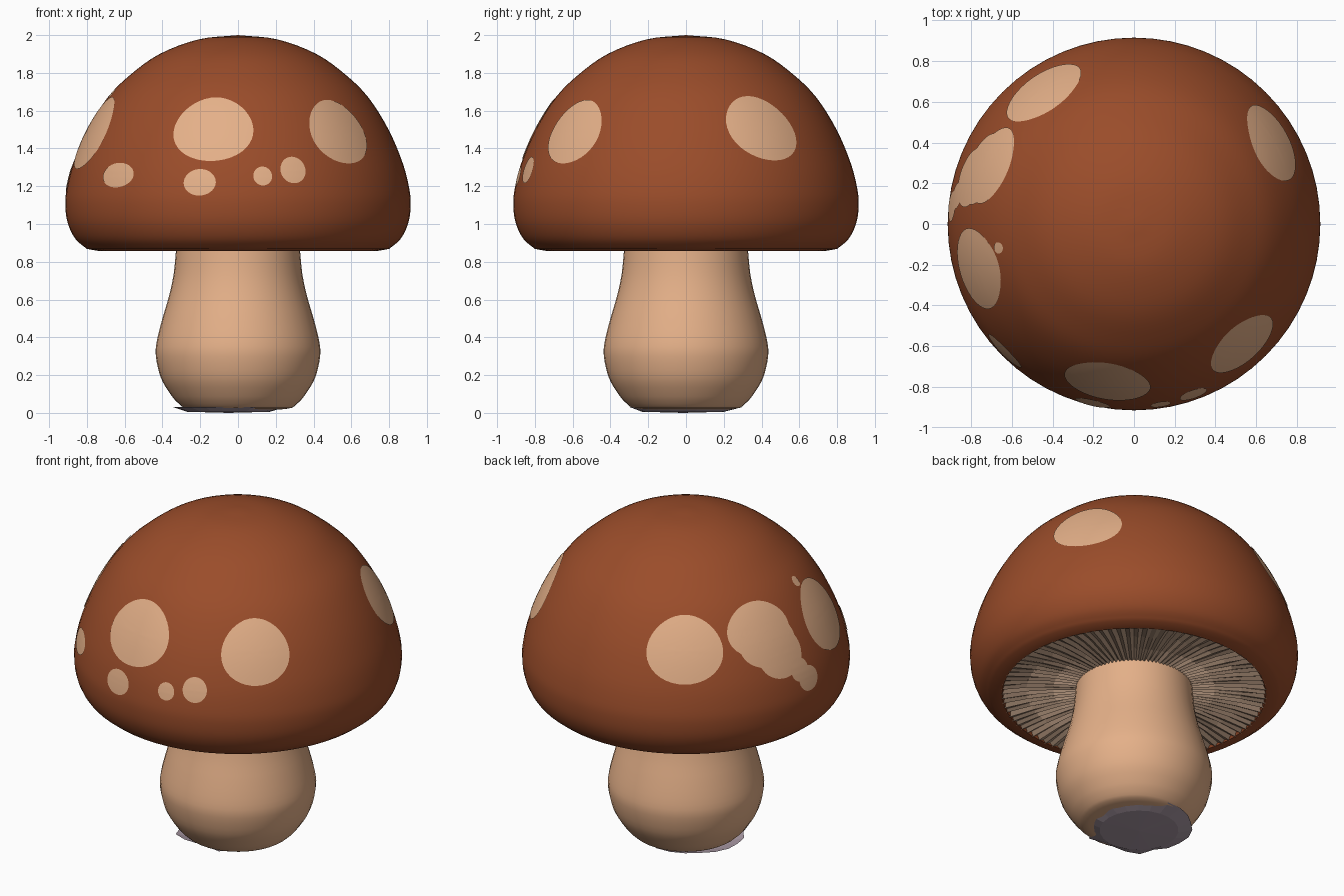
import bpy, bmesh, math, random
from mathutils import Vector

random.seed(4)
cube = bpy.data.objects.get("Cube")
if cube:
    bpy.data.objects.remove(cube, do_unlink=True)


def material(name, srgb):
    color = [((c + 0.055) / 1.055) ** 2.4 for c in srgb] + [1.0]
    m = bpy.data.materials.new(name)
    m.use_nodes = True
    m.diffuse_color = color
    bsdf = next(n for n in m.node_tree.nodes if n.type == 'BSDF_PRINCIPLED')
    bsdf.inputs["Base Color"].default_value = color
    bsdf.inputs["Roughness"].default_value = 0.8
    return m


CAP = material("rust brown", (0.605, 0.30, 0.165))
TAN = material("pale tan", (0.895, 0.69, 0.535))
GILL = material("dusty tan", (0.73, 0.61, 0.515))
SOIL = material("grey violet", (0.67, 0.605, 0.65))


def finish(name, bm, mat, angle=None):
    mesh = bpy.data.meshes.new(name)
    bm.to_mesh(mesh)
    bm.free()
    mesh.materials.append(mat)
    obj = bpy.data.objects.new(name, mesh)
    bpy.context.collection.objects.link(obj)
    if angle:
        bpy.ops.object.select_all(action='DESELECT')
        obj.select_set(True)
        bpy.context.view_layer.objects.active = obj
        bpy.ops.object.shade_smooth_by_angle(angle=math.radians(angle))
    return obj


def smooth_profile(points, steps=4):
    """Catmull-Rom curve through (radius, height) points."""
    p = [Vector(q) for q in points]
    p = [2 * p[0] - p[1]] + p + [2 * p[-1] - p[-2]]
    out = []
    for a, b, c, d in zip(p, p[1:], p[2:], p[3:]):
        for k in range(steps):
            t = k / steps
            out.append(0.5 * (2 * b + (c - a) * t + (2 * a - 5 * b + 4 * c - d) * t * t
                              + (3 * b - a - 3 * c + d) * t ** 3))
    return out + [p[-2]]


def lathe(profile, sides, warp=None):
    """Spin a profile listed from the inside bottom outwards and up."""
    bm = bmesh.new()
    rings = []
    for i, (r, z) in enumerate(profile):
        ring = []
        for s in range(sides):
            a = 2 * math.pi * s / sides
            rr, zz = warp(i, s, r, z) if warp else (r, z)
            ring.append(bm.verts.new((rr * math.cos(a), rr * math.sin(a), zz)))
        rings.append(ring)
    for lo, hi in zip(rings, rings[1:]):
        for s in range(sides):
            n = (s + 1) % sides
            bm.faces.new((lo[s], lo[n], hi[n], hi[s]))
    bmesh.ops.remove_doubles(bm, verts=bm.verts, dist=1e-5)
    return bm


# Cap: dome with a rolled rim
dome = smooth_profile([(0.80, 0.868), (0.86, 0.92), (0.9, 1.0), (0.914, 1.09), (0.908, 1.18),
                       (0.873, 1.32), (0.797, 1.5), (0.69, 1.67), (0.57, 1.79),
                       (0.415, 1.9), (0.21, 1.977), (0, 2.0)])
lip = [Vector((0.71, 0.9)), Vector((0.735, 0.857))]
finish("cap", lathe(lip + dome, 64), CAP, 50)


# Gills: pleated ring under the cap
def pleat(i, s, r, z):
    return r, z + (0.012 + random.uniform(-0.006, 0.006) if s % 2 else 0)


finish("gills", lathe([(0.29, 0.885), (0.45, 0.885), (0.6, 0.875), (0.74, 0.856)], 180, pleat), GILL)

# Stalk: bulging foot, narrow neck
stalk = smooth_profile([(0, 0.015), (0.25, 0.02), (0.315, 0.05), (0.365, 0.11), (0.41, 0.19), (0.435, 0.3),
                        (0.43, 0.38), (0.40, 0.5), (0.365, 0.62), (0.34, 0.74), (0.325, 0.9)], 3)
stalk[0].x = 0
finish("stalk", lathe(stalk, 40), TAN, 60)


# Base: thin ragged flake below the foot
def ragged(i, s, r, z):
    return (r * random.uniform(0.9, 1.08) if i == 2 else r), z


base = finish("base_flake", lathe([(0, 0), (0.22, 0.006), (0.292, 0.03)], 22, ragged), SOIL)
base.location = (-0.05, -0.015, 0)


# Spots: thin plates that follow the dome
def dome_radius(z):
    for a, b in zip(dome, dome[1:]):
        if a.y <= z <= b.y:
            return a.x + (b.x - a.x) * (z - a.y) / (b.y - a.y)
    return 0


def spot(name, azimuth, z0, half_width, half_height, tilt=0, sides=40, rings=6):
    bm = bmesh.new()
    r0 = dome_radius(z0)

    def point(u, v):
        z = z0 + v * half_height
        a = math.radians(azimuth) + (u * half_width - v * tilt) / r0
        slope = (dome_radius(z - 0.01) - dome_radius(z + 0.01)) / 0.02
        lift = Vector((1, slope)).normalized() * 0.004
        r = dome_radius(z) + lift.x
        return bm.verts.new((r * math.cos(a), r * math.sin(a), z + lift.y))

    center = point(0, 0)
    previous = None
    for k in range(1, rings + 1):
        t = k / rings
        ring = [point(t * math.cos(w), t * math.sin(w))
                for w in (2 * math.pi * s / sides for s in range(sides))]
        for s in range(sides):
            n = (s + 1) % sides
            if previous:
                bm.faces.new((previous[s], ring[s], ring[n], previous[n]))
            else:
                bm.faces.new((center, ring[s], ring[n]))
        previous = ring
    finish(name, bm, TAN, 60)


spots = {
    "front_spot": (-99.6, 1.5, 0.215, 0.168),
    "front_left_spot": (-48, 1.487, 0.192, 0.168),
    "left_spot": (30.5, 1.505, 0.202, 0.17, 0.03),
    "back_spot": (124.5, 1.5, 0.215, 0.172),
    "right_spot_upper": (157.5, 1.56, 0.2, 0.135),
    "right_spot_middle": (160, 1.49, 0.185, 0.13),
    "right_spot_lower": (164, 1.42, 0.15, 0.135),
    "right_spot_bridge": (171, 1.3, 0.065, 0.065),
    "right_spot_tail": (174.5, 1.235, 0.075, 0.07),
    "right_front_spot": (196, 1.48, 0.205, 0.19),
    "right_dot": (190, 1.69, 0.028, 0.025),
    "small_spot_right": (-135.5, 1.258, 0.115, 0.065),
    "small_spot_middle": (-103, 1.22, 0.087, 0.07),
    "small_spot_tiny": (-81.6, 1.253, 0.05, 0.05),
    "small_spot_left": (-70.8, 1.285, 0.07, 0.07),
}
for name, values in spots.items():
    spot(name, *values)
